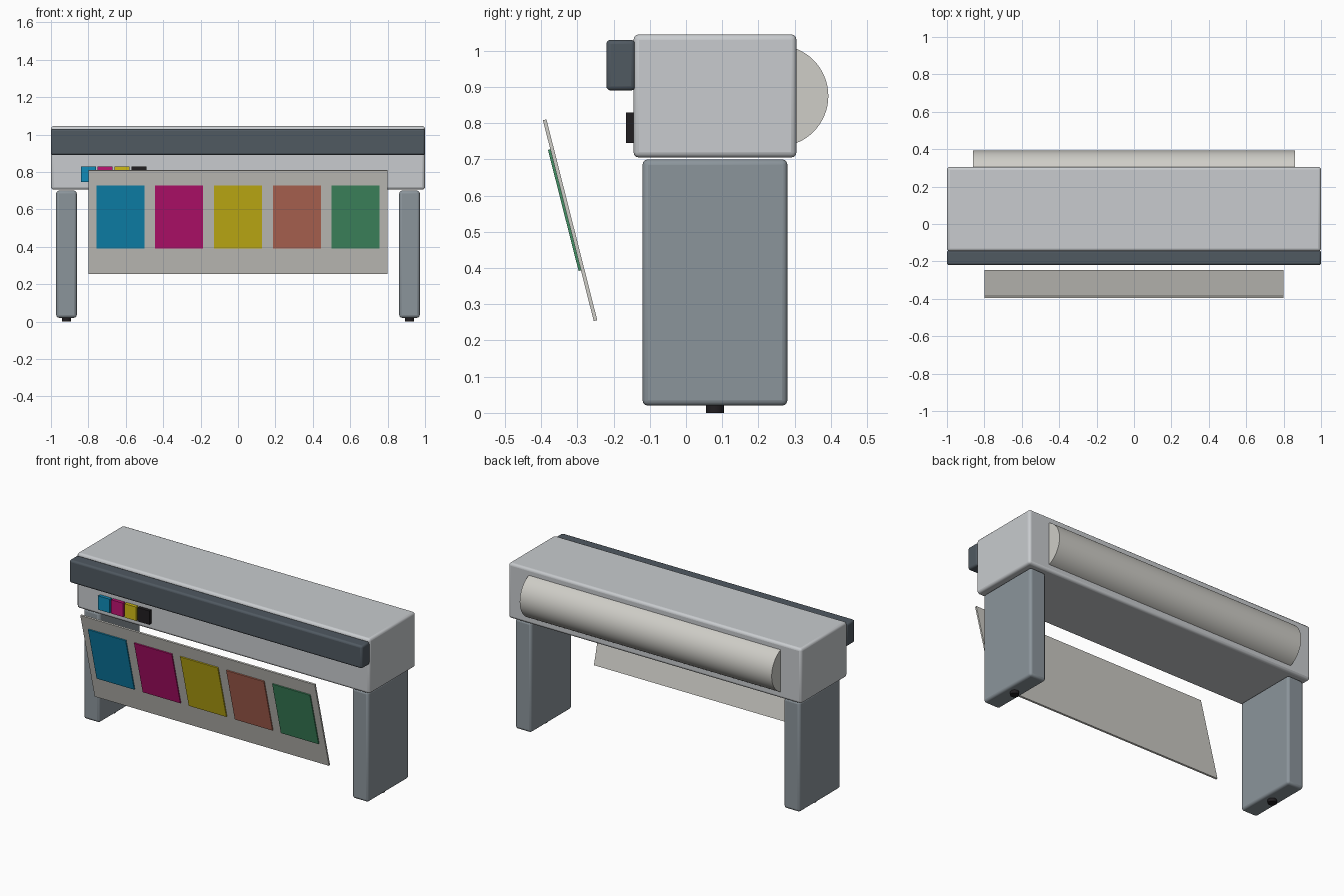
import bpy, math

if "Cube" in bpy.data.objects:
    bpy.data.objects.remove(bpy.data.objects["Cube"])


def paint(obj, rgb):
    mat = bpy.data.materials.new(obj.name + "_colour")
    mat.diffuse_color = (*rgb, 1)
    mat.use_nodes = True
    mat.node_tree.nodes["Principled BSDF"].inputs["Base Color"].default_value = mat.diffuse_color
    obj.data.materials.append(mat)


def box(name, centre, size, rgb, bevel=0.0, tilt=0.0):
    bpy.ops.mesh.primitive_cube_add(size=1, location=centre)
    o = bpy.context.object
    o.name = name
    o.scale = size
    bpy.ops.object.transform_apply(location=False, rotation=False, scale=True)
    o.rotation_euler.x = tilt
    if bevel:
        m = o.modifiers.new("Bevel", 'BEVEL')
        m.width = bevel
        m.segments = 3
        bpy.ops.object.shade_smooth_by_angle(angle=math.radians(35))
    paint(o, rgb)
    return o


def cylinder(name, centre, radius, depth, rgb, along_x=False, sides=64):
    bpy.ops.mesh.primitive_cylinder_add(vertices=sides, radius=radius, depth=depth, location=centre,
                                        rotation=(0, math.pi / 2 if along_x else 0, 0))
    o = bpy.context.object
    o.name = name
    bpy.ops.object.shade_smooth_by_angle(angle=math.radians(35))
    paint(o, rgb)


CYAN, MAGENTA, YELLOW = (0.005, 0.26, 0.48), (0.52, 0.006, 0.17), (0.63, 0.5, 0.008)
BROWN, GREEN, BLACK = (0.5, 0.15, 0.1), (0.055, 0.28, 0.13), (0.015, 0.013, 0.015)
PAPER = (0.62, 0.61, 0.57)

# Printer housing and dark front cover
box("housing", (0, 0.08, 0.875), (2.0, 0.45, 0.34), (0.58, 0.6, 0.62), 0.015)
box("front_cover", (0, -0.18, 0.96), (2.0, 0.08, 0.14), (0.08, 0.1, 0.12), 0.012)

# Paper roll half sunk into the back
cylinder("paper_roll", (0, 0.253, 0.875), 0.14, 1.72, PAPER, along_x=True)

# Legs with small feet
for side, s in (("left", -1), ("right", 1)):
    box(side + "_leg", (s * 0.917, 0.08, 0.36), (0.11, 0.4, 0.68), (0.26, 0.3, 0.33), 0.015)
    cylinder(side + "_foot", (s * 0.917, 0.08, 0.015), 0.025, 0.03, BLACK, sides=24)

# Ink cartridges on the front
for i, rgb in enumerate((CYAN, MAGENTA, YELLOW, BLACK)):
    box(f"ink_cartridge_{i + 1}", (-0.8 + 0.09 * i, -0.153, 0.7875), (0.08, 0.025, 0.085), rgb)

# Tilted printed sheet with colour swatches
tilt = math.radians(14.2)
box("printed_sheet", (0, -0.32, 0.532), (1.6, 0.01, 0.572), PAPER, tilt=tilt)
for i, rgb in enumerate((CYAN, MAGENTA, YELLOW, BROWN, GREEN)):
    box(f"swatch_{i + 1}", ((i - 2) * 0.3145, -0.335, 0.56), (0.257, 0.008, 0.345), rgb, tilt=tilt)
